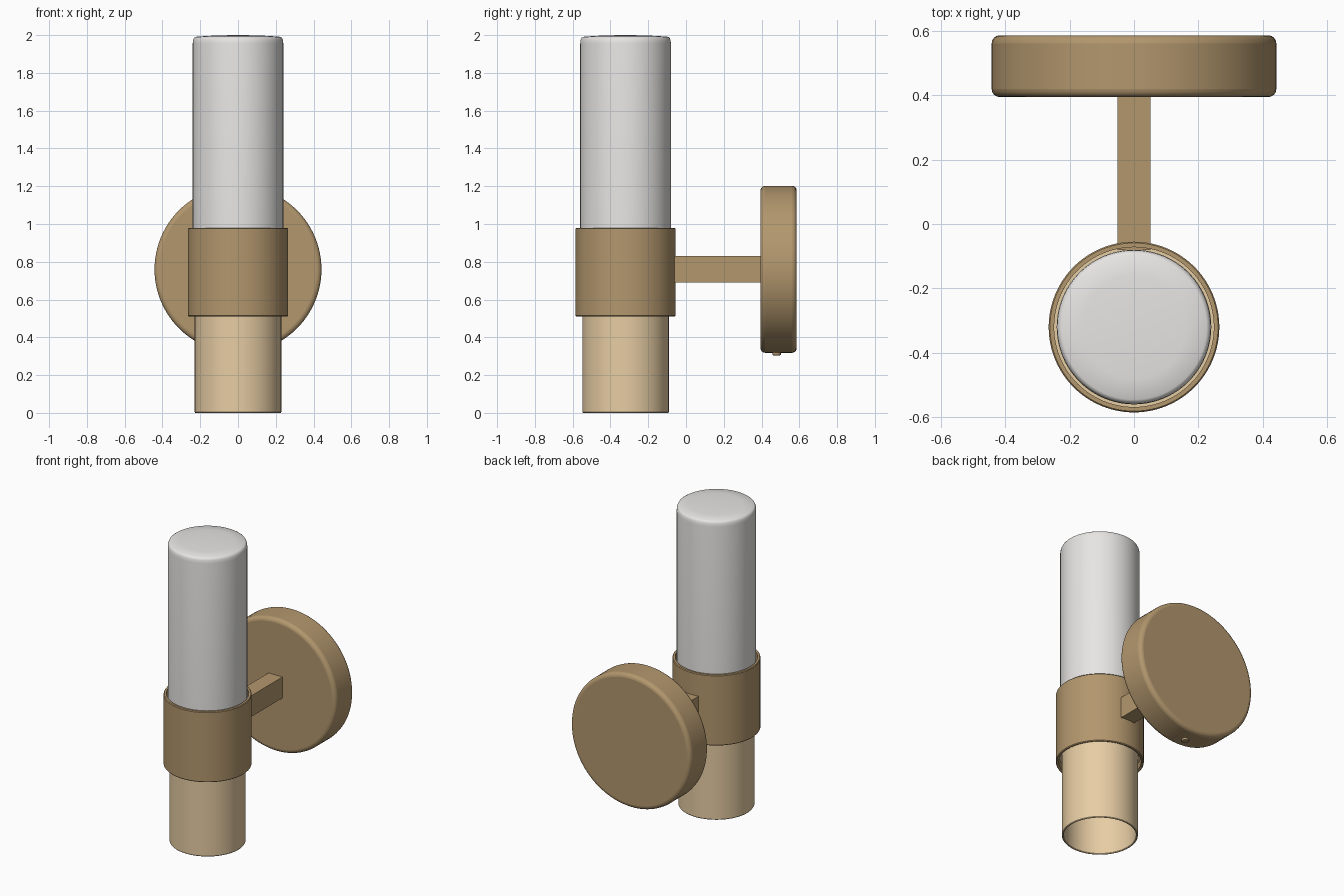
import bpy, bmesh, math
from mathutils import Matrix

if "Cube" in bpy.data.objects:
    bpy.data.objects.remove(bpy.data.objects["Cube"], do_unlink=True)


def material(name, color):
    m = bpy.data.materials.new(name)
    m.use_nodes = True
    m.diffuse_color = (*color, 1)
    m.node_tree.nodes["Principled BSDF"].inputs["Base Color"].default_value = (*color, 1)
    return m


brass = material("aged brass", (0.45, 0.31, 0.155))
pale_brass = material("pale brass", (0.80, 0.61, 0.37))
opal = material("opal glass", (0.80, 0.79, 0.77))


def finish(name, bm, mat, bevel=0.0):
    bmesh.ops.recalc_face_normals(bm, faces=bm.faces)
    mesh = bpy.data.meshes.new(name)
    bm.to_mesh(mesh)
    bm.free()
    mesh.materials.append(mat)
    ob = bpy.data.objects.new(name, mesh)
    bpy.context.collection.objects.link(ob)
    if bevel:
        mod = ob.modifiers.new("soft edges", "BEVEL")
        mod.width = bevel
        mod.segments = 4
        mod.limit_method = "ANGLE"
    bpy.ops.object.select_all(action="DESELECT")
    ob.select_set(True)
    bpy.context.view_layer.objects.active = ob
    bpy.ops.object.shade_smooth_by_angle(angle=math.radians(35))
    return ob


def lathe(name, profile, mat, closed=False, steps=96):
    """Spin a (radius, height) profile around the lamp axis."""
    bm = bmesh.new()
    verts = [bm.verts.new((r, 0, z)) for r, z in profile]
    pairs = list(zip(verts, verts[1:]))
    if closed:
        pairs.append((verts[-1], verts[0]))
    edges = [bm.edges.new(p) for p in pairs]
    bmesh.ops.spin(bm, geom=verts + edges, axis=(0, 0, 1), cent=(0, 0, 0),
                   angle=math.tau, steps=steps)
    bmesh.ops.remove_doubles(bm, verts=bm.verts, dist=1e-5)
    ob = finish(name, bm, mat)
    ob.location.y = AXIS_Y
    return ob


def cylinder(name, radius, depth, matrix, mat, bevel, segments=96):
    bm = bmesh.new()
    bmesh.ops.create_cone(bm, cap_ends=True, segments=segments, radius1=radius,
                          radius2=radius, depth=depth, matrix=matrix)
    return finish(name, bm, mat, bevel)


AXIS_Y = -0.32
PLATE_Y, PLATE_Z = 0.49, 0.76

# Glass tube with rounded shoulder and gently crowned top
lathe("glass_shade", [(0, 0.62), (0.24, 0.62), (0.24, 1.955), (0.238, 1.975),
                      (0.233, 1.986), (0.225, 1.991), (0.16, 1.996),
                      (0.08, 1.999), (0, 2.0)], opal)

# Holder sleeve around the glass
lathe("collar", [(0.248, 0.515), (0.26, 0.51), (0.265, 0.515), (0.265, 0.975),
                 (0.261, 0.98), (0.248, 0.98)], brass, closed=True)

# Open lower tube, closed off inside the collar
lathe("lower_tube", [(0, 0.6), (0.218, 0.6), (0.218, 0.004), (0.221, 0), (0.226, 0),
                     (0.229, 0.004), (0.229, 0.56), (0.25, 0.56), (0.25, 0.61),
                     (0, 0.61)], pale_brass)

# Round wall plate
cylinder("wall_plate", 0.442, 0.192,
         Matrix.Translation((0, PLATE_Y, PLATE_Z)) @ Matrix.Rotation(math.pi / 2, 4, "X"),
         brass, 0.025)

# Rectangular arm from collar to plate
bm = bmesh.new()
bmesh.ops.create_cube(bm, size=1, matrix=Matrix.Translation((0, 0.165, PLATE_Z))
                      @ Matrix.Diagonal((0.102, 0.49, 0.14, 1)))
finish("arm", bm, brass)

# Small fixing screw under the plate
cylinder("fixing_screw", 0.022, 0.03, Matrix.Translation((0, 0.48, 0.32)), brass, 0.004, 24)
